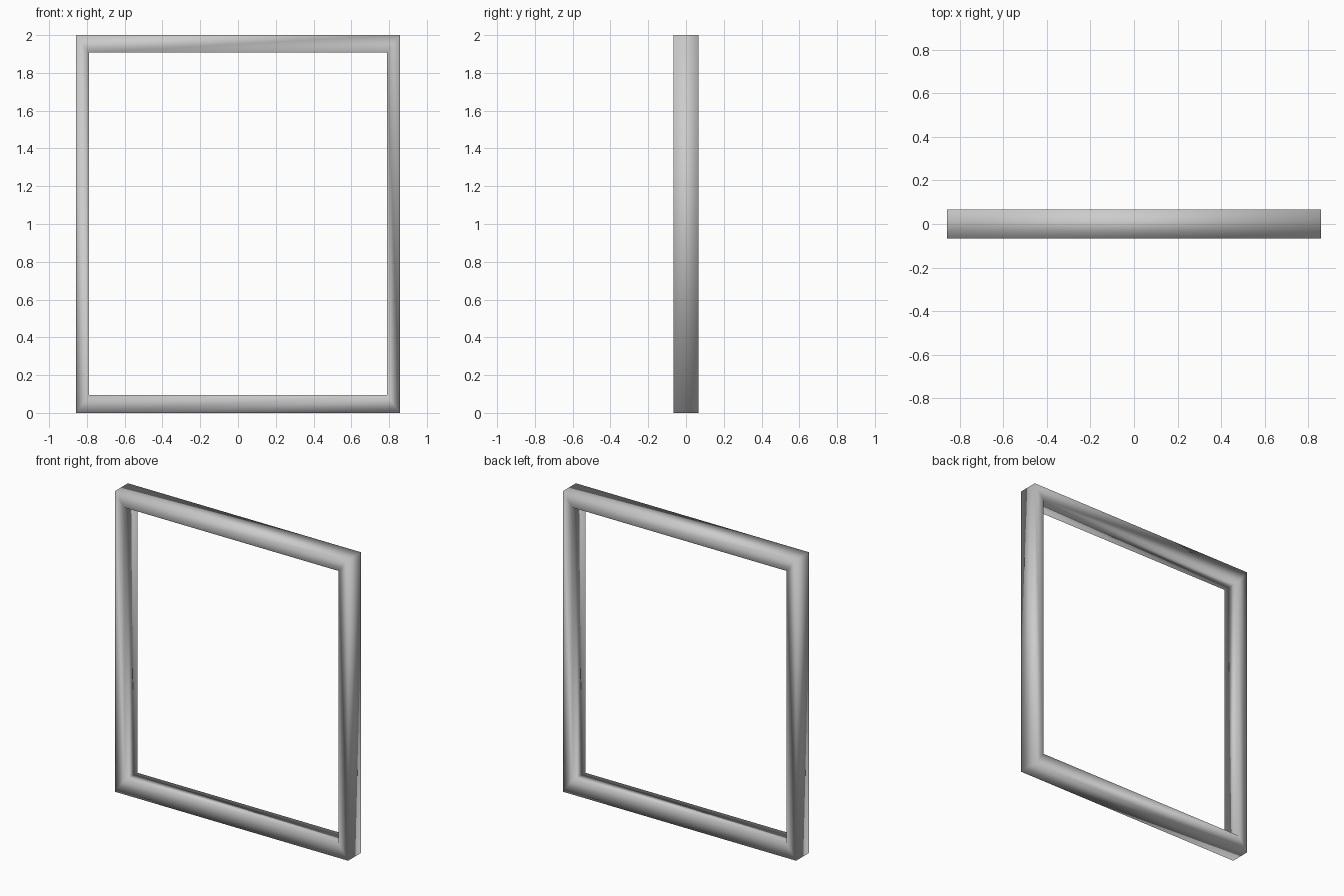
import bpy, bmesh

if "Cube" in bpy.data.objects:
    bpy.data.objects.remove(bpy.data.objects["Cube"])

HALF_DEPTH = 0.067
OUTER = (0.857, 0.0, 2.0)      # half width, bottom, top
INNER = (0.788, 0.094, 1.908)


def ring(bm, size, y):
    w, z0, z1 = size
    return [bm.verts.new(p) for p in ((-w, y, z0), (w, y, z0), (w, y, z1), (-w, y, z1))]


# Mitred rectangular frame: four rings bridged around the bar's cross-section
bm = bmesh.new()
rings = [ring(bm, OUTER, -HALF_DEPTH), ring(bm, INNER, -HALF_DEPTH),
         ring(bm, INNER, HALF_DEPTH), ring(bm, OUTER, HALF_DEPTH)]
for r in range(4):
    a, b = rings[r], rings[(r + 1) % 4]
    for i in range(4):
        j = (i + 1) % 4
        bm.faces.new((a[i], a[j], b[j], b[i]))
bmesh.ops.recalc_face_normals(bm, faces=bm.faces)

# Soft shading runs across all edges of the bars
for f in bm.faces:
    f.smooth = True
mesh = bpy.data.meshes.new("door_frame")
bm.to_mesh(mesh)
bm.free()
bpy.context.collection.objects.link(bpy.data.objects.new("door_frame", mesh))
